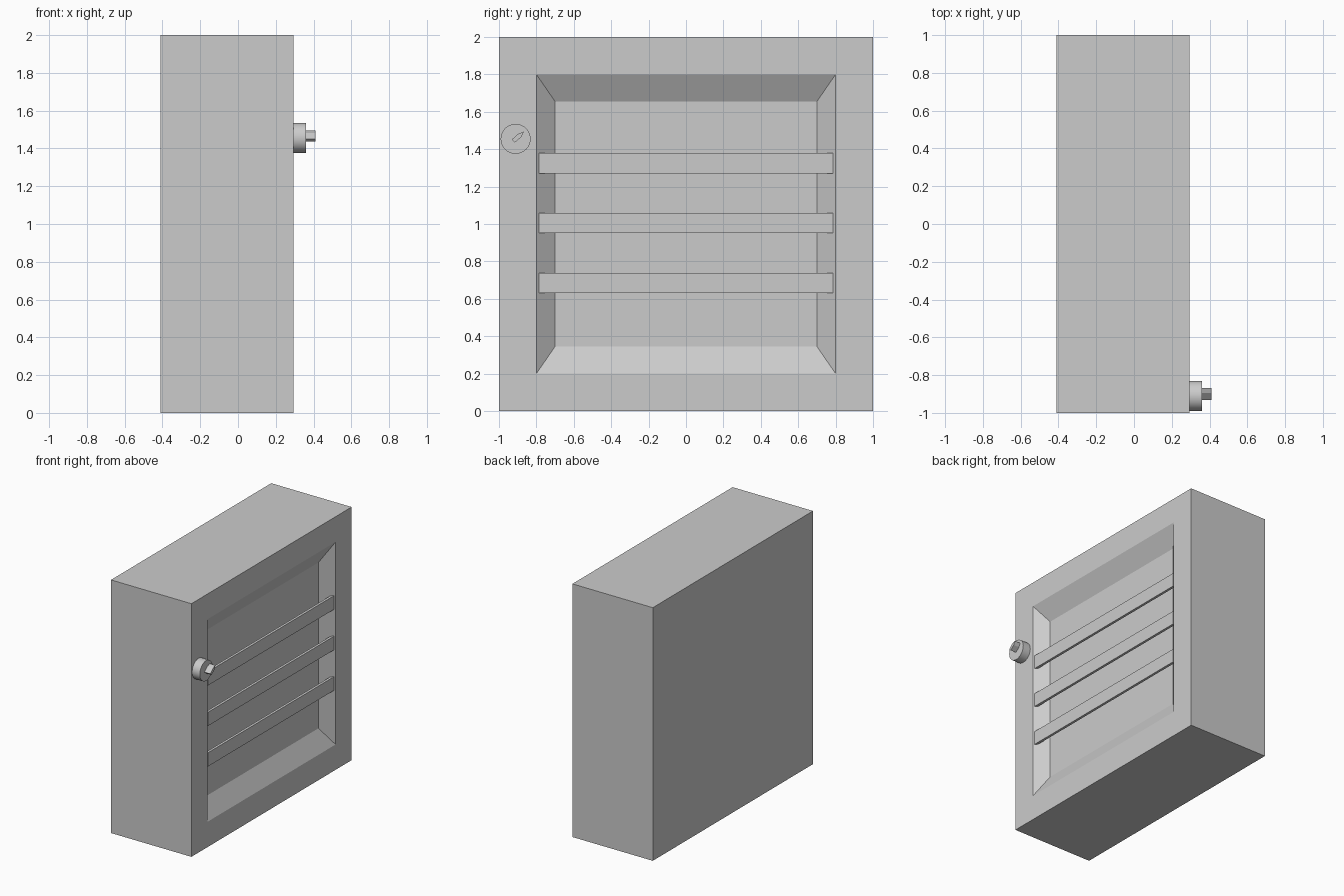
import bpy, bmesh, math

if "Cube" in bpy.data.objects:
    bpy.data.objects.remove(bpy.data.objects["Cube"])

FRONT = 0.293   # x of the framed face
BACK = -0.41


def make_object(name, bm):
    bmesh.ops.recalc_face_normals(bm, faces=bm.faces[:])
    mesh = bpy.data.meshes.new(name)
    bm.to_mesh(mesh)
    bm.free()
    ob = bpy.data.objects.new(name, mesh)
    bpy.context.collection.objects.link(ob)
    return ob


def loft(bm, loops):
    """Join matching vertex loops with quads and return the vertex rings."""
    rings = [[bm.verts.new(p) for p in loop] for loop in loops]
    for a, b in zip(rings, rings[1:]):
        n = len(a)
        for i in range(n):
            bm.faces.new((a[i], a[(i + 1) % n], b[(i + 1) % n], b[i]))
    bm.faces.new(rings[0])
    bm.faces.new(rings[-1])
    return rings


def rect(x, half_y, half_z, zc=1.0):
    return [(x, sy * half_y, zc + sz * half_z)
            for sy, sz in ((-1, -1), (1, -1), (1, 1), (-1, 1))]


# Cabinet body with a bevelled recess in its front
bm = bmesh.new()
loft(bm, [rect(BACK, 1, 1), rect(FRONT, 1, 1),
          rect(FRONT, 0.8, 0.8), rect(FRONT - 0.08, 0.7, 0.655)])
make_object("cabinet_body", bm)

# Horizontal slats across the recess
for i, z in enumerate((0.685, 1.005, 1.325)):
    bm = bmesh.new()
    loft(bm, [rect(0.268, 0.787, 0.054, z), rect(0.288, 0.787, 0.054, z)])
    make_object(f"slat_{i + 1}", bm)

# Round knob
KY, KZ, R, N = -0.911, 1.455, 0.08, 32
bm = bmesh.new()
loft(bm, [[(x, KY + R * math.cos(2 * math.pi * i / N),
            KZ + R * math.sin(2 * math.pi * i / N)) for i in range(N)]
          for x in (FRONT, 0.36)])
knob = make_object("knob_base", bm)
bpy.context.view_layer.objects.active = knob
knob.select_set(True)
bpy.ops.object.shade_smooth_by_angle(angle=math.radians(30))

# Pointed grip on the knob
profile = [(-0.932, 1.451), (-0.915, 1.436), (-0.88, 1.465),
           (-0.867, 1.494), (-0.896, 1.483)]
bm = bmesh.new()
loft(bm, [[(x, y, z) for y, z in profile] for x in (0.355, 0.41)])
make_object("knob_grip", bm)
